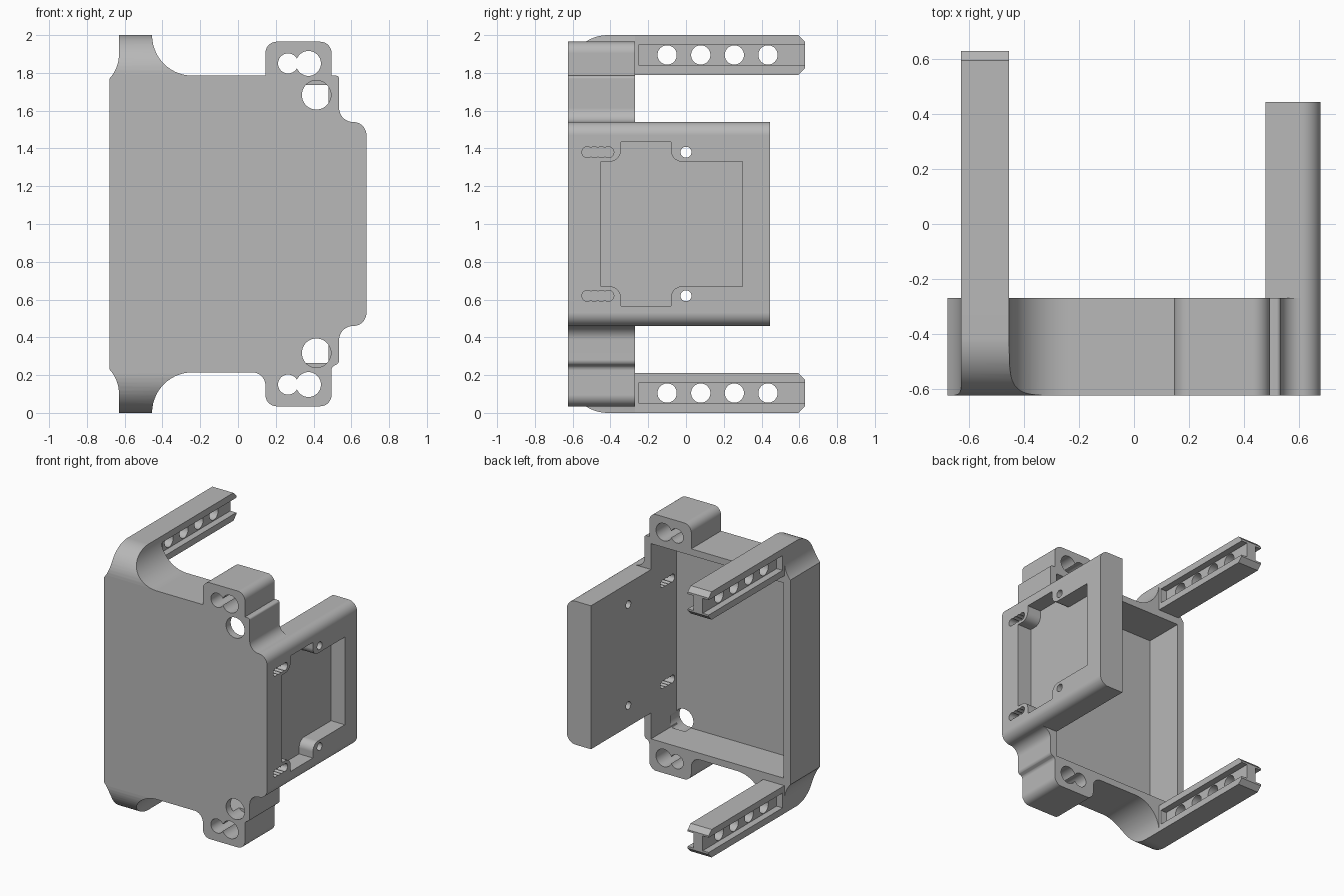
import bpy, bmesh
from math import cos, sin, radians

cube = bpy.data.objects.get("Cube")
if cube:
    bpy.data.objects.remove(cube, do_unlink=True)

FRONT, RIM = -0.625, -0.27      # depth range of the housing
ARM_IN, ARM_OUT = -0.455, -0.63  # side faces of the arms
PLATE = 0.48                    # inner face of the side plate


def arc(cx, cy, r, a0, a1, n=14):
    angles = [radians(a0 + (a1 - a0) * i / n) for i in range(n + 1)]
    return [(cx + r * cos(a), cy + r * sin(a)) for a in angles]


def flip(pts):
    """Mirror an outline about mid height, reversing its order."""
    return [(u, 2 - v) for u, v in reversed(pts)]


def prism(name, pts, axis, lo, hi):
    """Extrude an outline along x (outline is y,z) or along y (outline is x,z)."""
    def place(p, t):
        return (t, p[0], p[1]) if axis == "x" else (p[0], t, p[1])
    bm = bmesh.new()
    face = bm.faces.new([bm.verts.new(place(p, lo)) for p in pts])
    new = bmesh.ops.extrude_face_region(bm, geom=[face])["geom"]
    shift = (hi - lo, 0, 0) if axis == "x" else (0, hi - lo, 0)
    for v in new:
        if isinstance(v, bmesh.types.BMVert):
            v.co = place((v.co.y if axis == "x" else v.co.x, v.co.z), hi)
    bmesh.ops.remove_doubles(bm, verts=bm.verts[:], dist=1e-5)
    bmesh.ops.recalc_face_normals(bm, faces=bm.faces[:])
    mesh = bpy.data.meshes.new(name)
    bm.to_mesh(mesh)
    bm.free()
    obj = bpy.data.objects.new(name, mesh)
    bpy.context.collection.objects.link(obj)
    return obj


def rect(u0, u1, v0, v1):
    return [(u0, v0), (u1, v0), (u1, v1), (u0, v1)]


def circle(u, v, r):
    return arc(u, v, r, 0, 360, 40)[:-1]


def combine(target, tool, operation):
    mod = target.modifiers.new("combine", "BOOLEAN")
    mod.operation, mod.solver, mod.object = operation, "EXACT", tool
    bpy.context.view_layer.objects.active = target
    bpy.ops.object.modifier_apply(modifier=mod.name)
    bpy.data.objects.remove(tool, do_unlink=True)


def cut(target, pts, axis, lo, hi):
    combine(target, prism("cutter", pts, axis, lo, hi), "DIFFERENCE")


# Housing outline: upper half, with its own corner and step shapes
def half_outline(corner, step):
    return (arc(-0.824, 1.9, 0.194, -42, 0) + [(ARM_OUT, 2), (ARM_IN, 2)]
            + arc(-0.24, 2, 0.215, 180, 270) + corner
            + arc(0.205, 1.905, 0.06, 180, 90) + arc(0.435, 1.905, 0.06, 90, 0)
            + step + arc(0.61, 1.615, 0.075, 180, 270)
            + arc(0.61, 1.47, 0.07, 90, 0))


upper = half_outline([(0.145, 1.785)],
                     [(0.495, 1.785)] + arc(0.52, 1.77, 0.015, 90, 0, 6))
lower = half_outline(arc(0.075, 1.855, 0.07, 270, 360),
                     arc(0.525, 1.775, 0.03, 180, 230, 6)
                     + arc(0.505, 1.72, 0.03, 50, 0, 6))
body = prism("mounting_bracket", upper + flip(lower), "y", FRONT, RIM)

# Side plate reaching back from the housing
plate_top = [(PLATE, 1.54)] + arc(0.61, 1.47, 0.07, 90, 0)
combine(body, prism("side_plate", plate_top + flip(plate_top), "y", RIM, 0.445),
        "UNION")

# Rear arms with chamfered ends
arm_low, back, ch = 1.79, 0.63, 0.035
arm = [(RIM, arm_low), (back - ch, arm_low), (back, arm_low + ch),
       (back, 2 - ch), (back - ch, 2), (RIM, 2)]
for side in (lambda p: p, flip):
    combine(body, prism("arm", side(arm), "x", ARM_OUT, ARM_IN), "UNION")

# Housing cavity, open at the back
cut(body, rect(-0.625, PLATE, 0.265, 1.735), "y", -0.57, RIM + 0.1)

# Shapes repeated at the top and the bottom
nose = ([(-0.7, 2.1), (-0.7, arm_low)] + arc(-0.415, arm_low, 0.21, 180, 90)
        + [(-0.415, 2.1)])
for side in (lambda p: p, flip):
    # Rounded front of the arm
    cut(body, side(nose), "x", -0.8, 0)
    # I-beam grooves and cross holes in the arm
    groove = side(rect(-0.25, 0.7, 1.838, 1.95))
    cut(body, groove, "x", ARM_IN - 0.05, ARM_IN + 0.1)
    cut(body, groove, "x", ARM_OUT - 0.1, ARM_OUT + 0.05)
    for i in range(4):
        cut(body, side(circle(-0.1 + 0.178 * i, 1.895, 0.051)), "x", -0.7, -0.4)
    # Ear keyhole and large front hole
    cut(body, side(circle(0.265, 1.85, 0.053)), "y", -0.7, -0.2)
    cut(body, side(circle(0.373, 1.85, 0.066)), "y", -0.7, -0.2)
    cut(body, side(circle(0.415, 1.683, 0.077)), "y", -0.7, -0.5)
    # Scalloped slot and screw hole through the side plate
    for i in range(4):
        cut(body, side(circle(-0.522 + 0.037 * i, 1.38, 0.029)), "x", 0.4, 0.8)
    cut(body, side(circle(0, 1.38, 0.029)), "x", 0.4, 0.8)

# Pocket in the outer face of the side plate
pocket = ([(-0.45, 1.33)] + arc(-0.405, 1.39, 0.06, 270, 360)
          + [(-0.345, 1.435), (-0.08, 1.435)]
          + arc(-0.02, 1.39, 0.06, 180, 270) + [(0.3, 1.33)])
cut(body, pocket + flip(pocket), "x", 0.565, 0.8)

# Material
grey = bpy.data.materials.new("plain grey")
grey.use_nodes = True
colour = (0.48, 0.48, 0.48, 1)
grey.diffuse_color = colour
grey.node_tree.nodes["Principled BSDF"].inputs["Base Color"].default_value = colour
body.data.materials.clear()
body.data.materials.append(grey)
for poly in body.data.polygons:
    poly.material_index = 0

# Smooth fillets, sharp edges
bpy.ops.object.select_all(action="DESELECT")
body.select_set(True)
bpy.context.view_layer.objects.active = body
bpy.ops.object.shade_smooth_by_angle(angle=radians(25))
weighted = body.modifiers.new("flat_face_normals", "WEIGHTED_NORMAL")
weighted.keep_sharp = True
